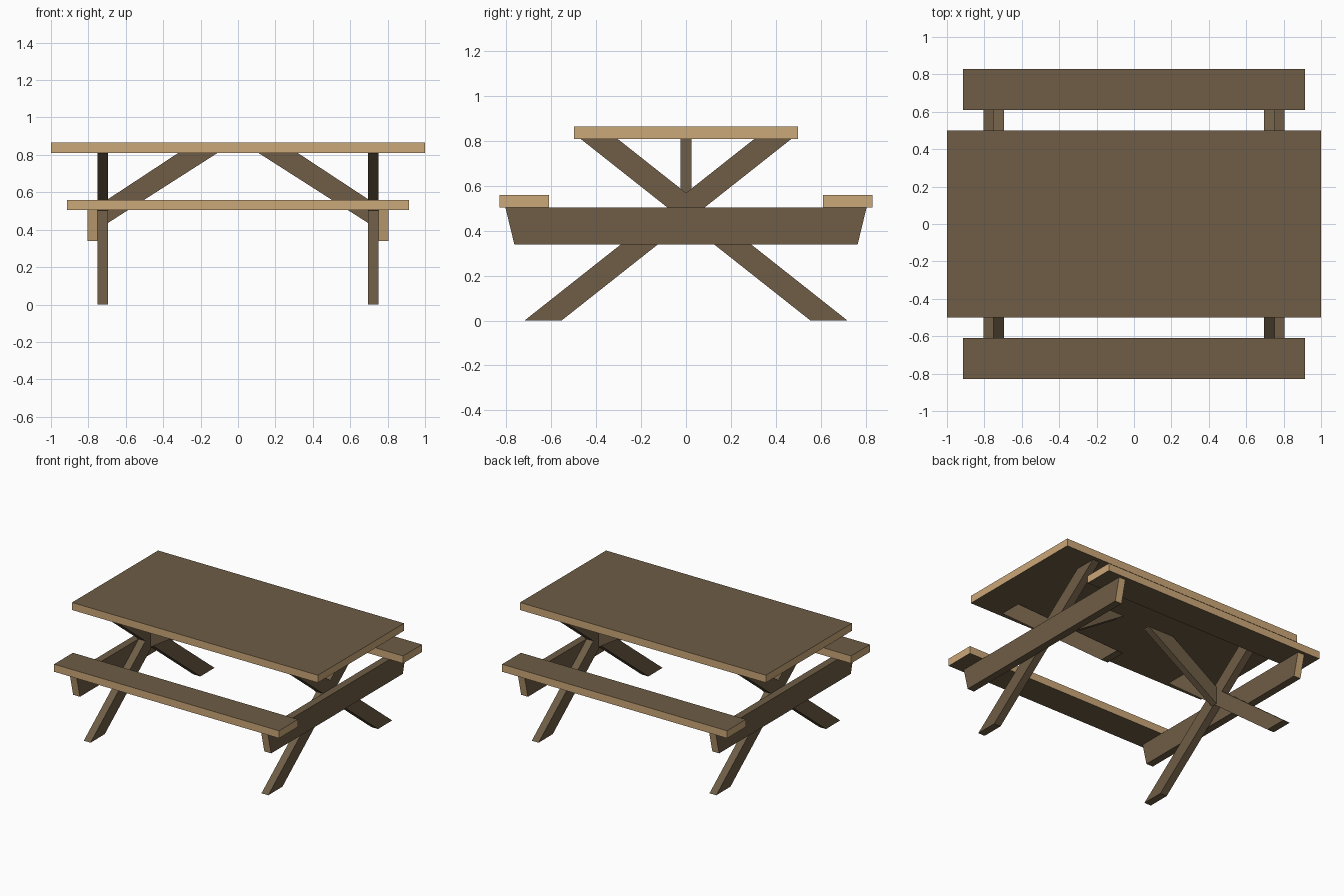
import bpy, bmesh
from mathutils import Vector

if "Cube" in bpy.data.objects:
    bpy.data.objects.remove(bpy.data.objects["Cube"])


def make_mat(name, color):
    m = bpy.data.materials.new(name)
    m.diffuse_color = (*color, 1)
    m.use_nodes = True
    m.node_tree.nodes["Principled BSDF"].inputs["Base Color"].default_value = m.diffuse_color
    return m


brown = make_mat("brown wood", (0.156, 0.109, 0.061))
tan = make_mat("tan cut wood", (0.597, 0.392, 0.188))


def prism(name, profile, axis, a, b, is_tan=lambda n: False):
    """Extrude a 2D profile along an axis; faces passing the rule become tan."""
    bm = bmesh.new()

    def place(p, d):
        return Vector((d, p[0], p[1])) if axis == 'X' else Vector((p[0], d, p[1]))

    lo = [bm.verts.new(place(p, a)) for p in profile]
    hi = [bm.verts.new(place(p, b)) for p in profile]
    bm.faces.new(lo)
    bm.faces.new(hi)
    n = len(profile)
    for i in range(n):
        j = (i + 1) % n
        bm.faces.new((lo[i], lo[j], hi[j], hi[i]))
    bmesh.ops.recalc_face_normals(bm, faces=bm.faces)
    for f in bm.faces:
        f.normal_update()
        f.material_index = int(is_tan(f.normal))
    me = bpy.data.meshes.new(name)
    bm.to_mesh(me)
    bm.free()
    me.materials.append(brown)
    me.materials.append(tan)
    ob = bpy.data.objects.new(name, me)
    bpy.context.collection.objects.link(ob)


def plank(name, hx, y0, y1, z0, z1):
    # brown top and bottom, tan edges all round
    prism(name, [(y0, z0), (y1, z0), (y1, z1), (y0, z1)], 'X', -hx, hx,
          lambda n: abs(n.z) < 0.5)


TOP = 0.81
plank("table_top", 1.0, -0.5, 0.5, TOP, 0.865)

for s, side in ((-1, "front"), (1, "back")):
    y0, y1 = sorted((s * 0.61, s * 0.83))
    plank(side + "_bench_seat", 0.915, y0, y1, 0.505, 0.56)

for s, end in ((-1, "left"), (1, "right")):
    # crossed legs
    for t, way in ((-1, "front"), (1, "back")):
        prism(f"{end}_{way}_leg",
              [(t * 0.72, 0), (t * 0.555, 0), (t * -0.47, TOP), (t * -0.305, TOP)],
              'X', s * 0.695, s * 0.75)
    # beam carrying the benches, with tan sloping ends
    prism(end + "_bench_beam",
          [(-0.765, 0.34), (0.765, 0.34), (0.805, 0.505), (-0.805, 0.505)],
          'X', s * 0.75, s * 0.805, lambda n: abs(n.y) > 0.9)
    # diagonal brace from the leg crossing to the table top
    prism(end + "_brace",
          [(s * 0.11, TOP), (s * 0.32, TOP), (s * 0.697, 0.562), (s * 0.697, 0.435)],
          'Y', -0.025, 0.025)
